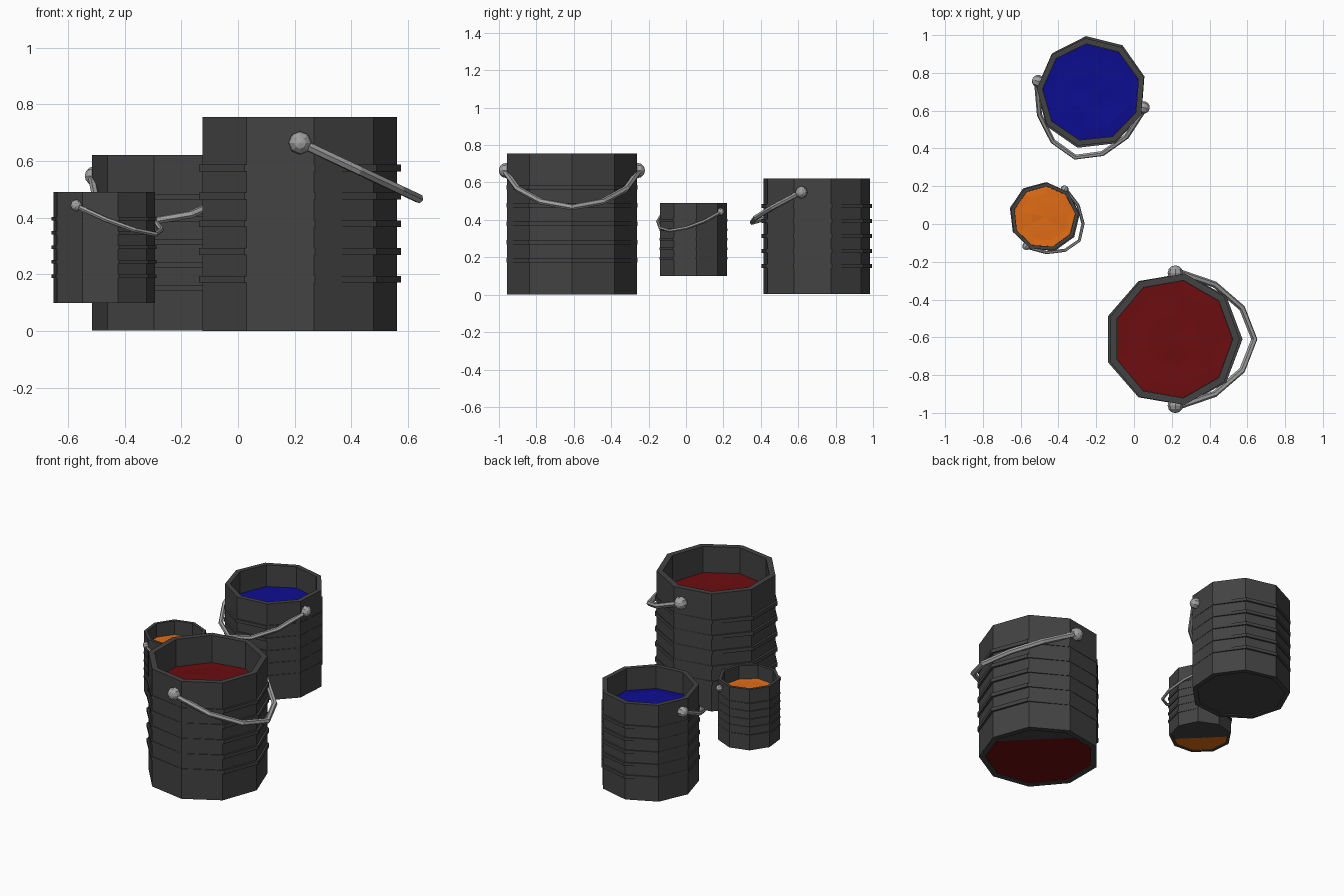
import bpy, bmesh, math, random
from mathutils import Matrix, Vector

random.seed(4)
if "Cube" in bpy.data.objects:
    bpy.data.objects.remove(bpy.data.objects["Cube"])

SIDES = 9
RADIUS, INNER, HEIGHT = 0.353, 0.316, 0.755
FLOOR, LEVEL = 0.008, 0.585


def material(name, color):
    m = bpy.data.materials.new(name)
    m.use_nodes = True
    m.diffuse_color = (*color, 1)
    m.node_tree.nodes["Principled BSDF"].inputs["Base Color"].default_value = (*color, 1)
    return m


metal = material("dark_grey_metal", (0.055, 0.055, 0.055))
steel = material("light_grey_steel", (0.36, 0.36, 0.36))
red = material("red_paint", (0.15, 0.004, 0.005))
blue = material("blue_paint", (0.004, 0.004, 0.28))
orange = material("orange_paint", (0.75, 0.15, 0.008))


def finish(bm, name, mat, place):
    bmesh.ops.remove_doubles(bm, verts=bm.verts, dist=1e-5)
    bmesh.ops.recalc_face_normals(bm, faces=bm.faces)
    me = bpy.data.meshes.new(name)
    bm.to_mesh(me)
    bm.free()
    me.materials.append(mat)
    ob = bpy.data.objects.new(name, me)
    ob.matrix_world = place
    bpy.context.collection.objects.link(ob)
    return ob


def lathe(bm, profile, closed=False, stretch=1.0):
    """Spin a (radius, height) profile into a nine-sided solid."""
    rings = []
    for r, z in profile:
        if r == 0:
            rings.append([bm.verts.new((0, 0, z))] * SIDES)
            continue
        angles = [math.tau * i / SIDES for i in range(SIDES)]
        rings.append([bm.verts.new((r * stretch * math.cos(a), r * math.sin(a), z))
                      for a in angles])
    pairs = list(zip(rings, rings[1:]))
    if closed:
        pairs.append((rings[-1], rings[0]))
    for low, high in pairs:
        for i in range(SIDES):
            j = (i + 1) % SIDES
            quad = dict.fromkeys((low[i], low[j], high[j], high[i]))
            bm.faces.new(list(quad))


def bucket(label, paint, location, turn, scale, dry):
    place = (Matrix.Translation(location) @ Matrix.Rotation(math.radians(turn), 4, "Z")
             @ Matrix.Scale(scale, 4))

    # Wall, rim and floor
    bm = bmesh.new()
    lathe(bm, [(0, FLOOR), (INNER, FLOOR), (INNER, 0), (RADIUS, 0), (RADIUS, HEIGHT),
               (INNER, HEIGHT), (INNER, 0.02), (0, 0.02)])
    finish(bm, label + "_bucket_body", metal, place)

    # Raised bands, proud mainly along the handle's swing
    bm = bmesh.new()
    for k in range(5):
        z = 0.183 + 0.098 * k
        outer = RADIUS + 0.002
        lathe(bm, [(INNER + 0.02, z - 0.012), (outer, z - 0.012),
                   (outer, z + 0.012), (INNER + 0.02, z + 0.012)], True, 1.035)
    finish(bm, label + "_bucket_bands", metal, place)

    # Paint with an uneven top and a slightly tilted underside
    bm = bmesh.new()
    edge = INNER - 0.001
    lathe(bm, [(0, 0), (edge, 0), (edge, LEVEL), (0.25, LEVEL), (0.14, LEVEL), (0, LEVEL)])
    lean = math.radians(45 - turn)
    across = Vector((math.cos(lean), math.sin(lean), 0))
    for v in bm.verts:
        if v.co.z < 0.1:
            v.co.z = FLOOR + 0.004 * (v.co.dot(across) / INNER - dry)
        else:
            v.co.z += random.uniform(-0.006, 0.006)
    finish(bm, label + "_paint", paint, place)

    # Pivot knobs on both sides
    bm = bmesh.new()
    for side in (-1, 1):
        spot = Matrix.Translation((0.012, side * 0.35, 0.664))
        bmesh.ops.create_uvsphere(bm, u_segments=8, v_segments=6, radius=0.041,
                                  matrix=spot @ Matrix.Rotation(math.pi / 2, 4, "X"))
    finish(bm, label + "_handle_knobs", steel, place)

    # Bent wire handle, hanging at a slope
    half = [(0.015, 0.36), (0.22, 0.29), (0.365, 0.165)]
    path = half + [(0.43, 0)] + [(x, -y) for x, y in reversed(half)]
    curve = bpy.data.curves.new(label + "_handle", "CURVE")
    curve.dimensions = "3D"
    curve.bevel_depth = 0.017
    curve.bevel_resolution = 1
    curve.use_fill_caps = True
    line = curve.splines.new("POLY")
    line.points.add(len(path) - 1)
    for p, (x, y) in zip(line.points, path):
        p.co = (x, y, 0.67 - 0.47 * x, 1)
    line.use_smooth = False
    curve.materials.append(steel)
    handle = bpy.data.objects.new(label + "_handle", curve)
    handle.matrix_world = place
    bpy.context.collection.objects.link(handle)


bucket("red", red, (0.207, -0.61, 0), 0, 1.0, 0.6)
bucket("blue", blue, (-0.226, 0.696, 0.003), 256, 0.82, -1.1)
bucket("orange", orange, (-0.474, 0.037, 0.1), 326, 0.517, -0.1)
